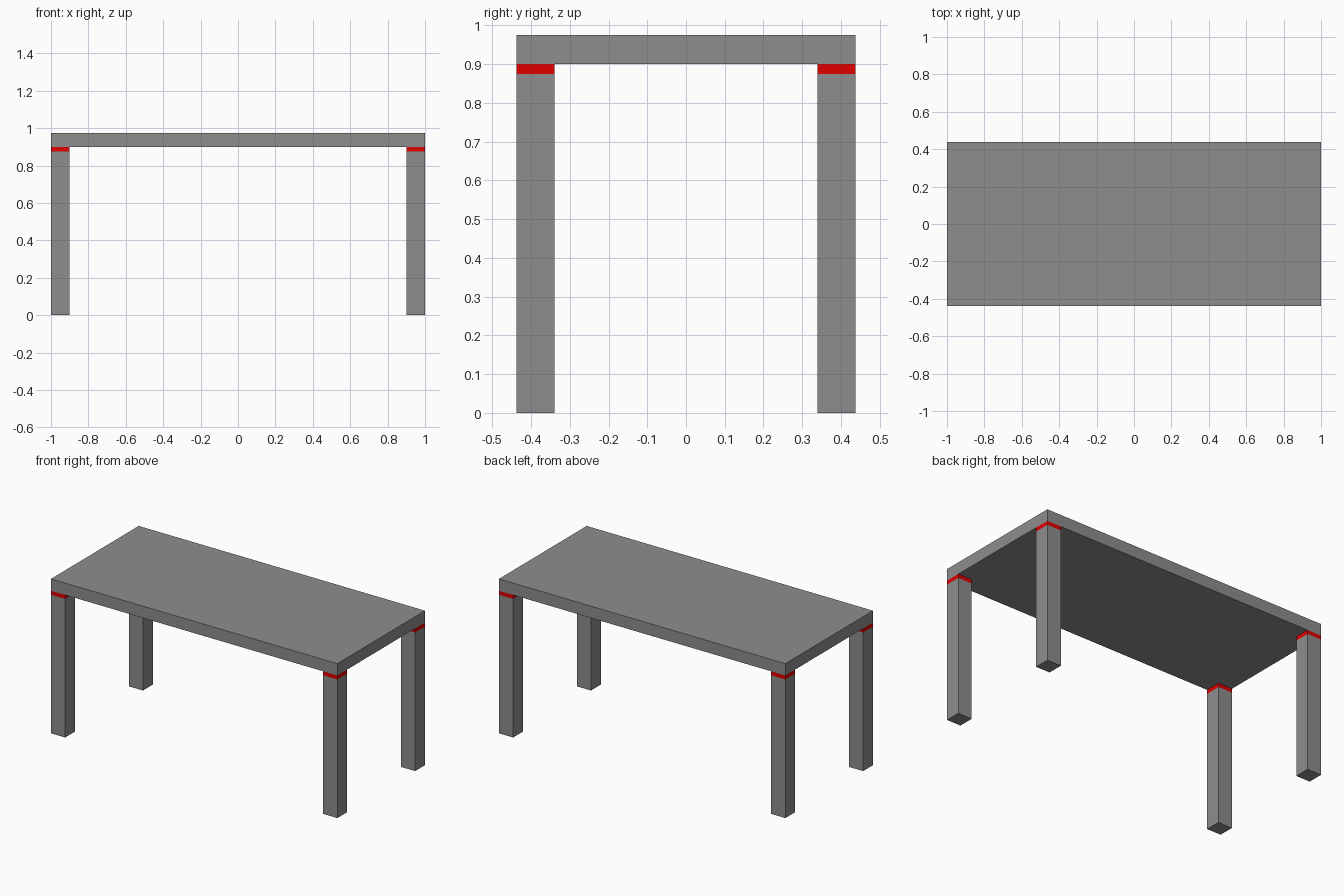
import bpy

if "Cube" in bpy.data.objects:
    bpy.data.objects.remove(bpy.data.objects["Cube"])

HALF_X, HALF_Y = 1.0, 0.4375
LEG = 0.0985            # leg thickness
BAND_Z, TOP_Z, HEIGHT = 0.875, 0.9, 0.975


def colour(name, rgb):
    mat = bpy.data.materials.new(name)
    mat.diffuse_color = (*rgb, 1)
    mat.use_nodes = True
    mat.node_tree.nodes["Principled BSDF"].inputs["Base Color"].default_value = mat.diffuse_color
    return mat


grey = colour("dark_grey", (0.27, 0.27, 0.27))
red = colour("red_band", (0.75, 0.0, 0.0))


def box(name, size, centre, material):
    bpy.ops.mesh.primitive_cube_add(size=1, location=centre)
    ob = bpy.context.object
    ob.name = name
    ob.scale = size
    bpy.ops.object.transform_apply(location=False, rotation=False, scale=True)
    ob.data.materials.append(material)
    return ob


# table top
box("table_top", (2 * HALF_X, 2 * HALF_Y, HEIGHT - TOP_Z),
    (0, 0, (TOP_Z + HEIGHT) / 2), grey)

# four legs, each capped by a red band under the top
for side, sx in (("left", -1), ("right", 1)):
    for end, sy in (("front", -1), ("back", 1)):
        x = sx * (HALF_X - LEG / 2)
        y = sy * (HALF_Y - LEG / 2)
        box(f"{end}_{side}_leg", (LEG, LEG, BAND_Z), (x, y, BAND_Z / 2), grey)
        box(f"{end}_{side}_band", (LEG, LEG, TOP_Z - BAND_Z),
            (x, y, (BAND_Z + TOP_Z) / 2), red)
